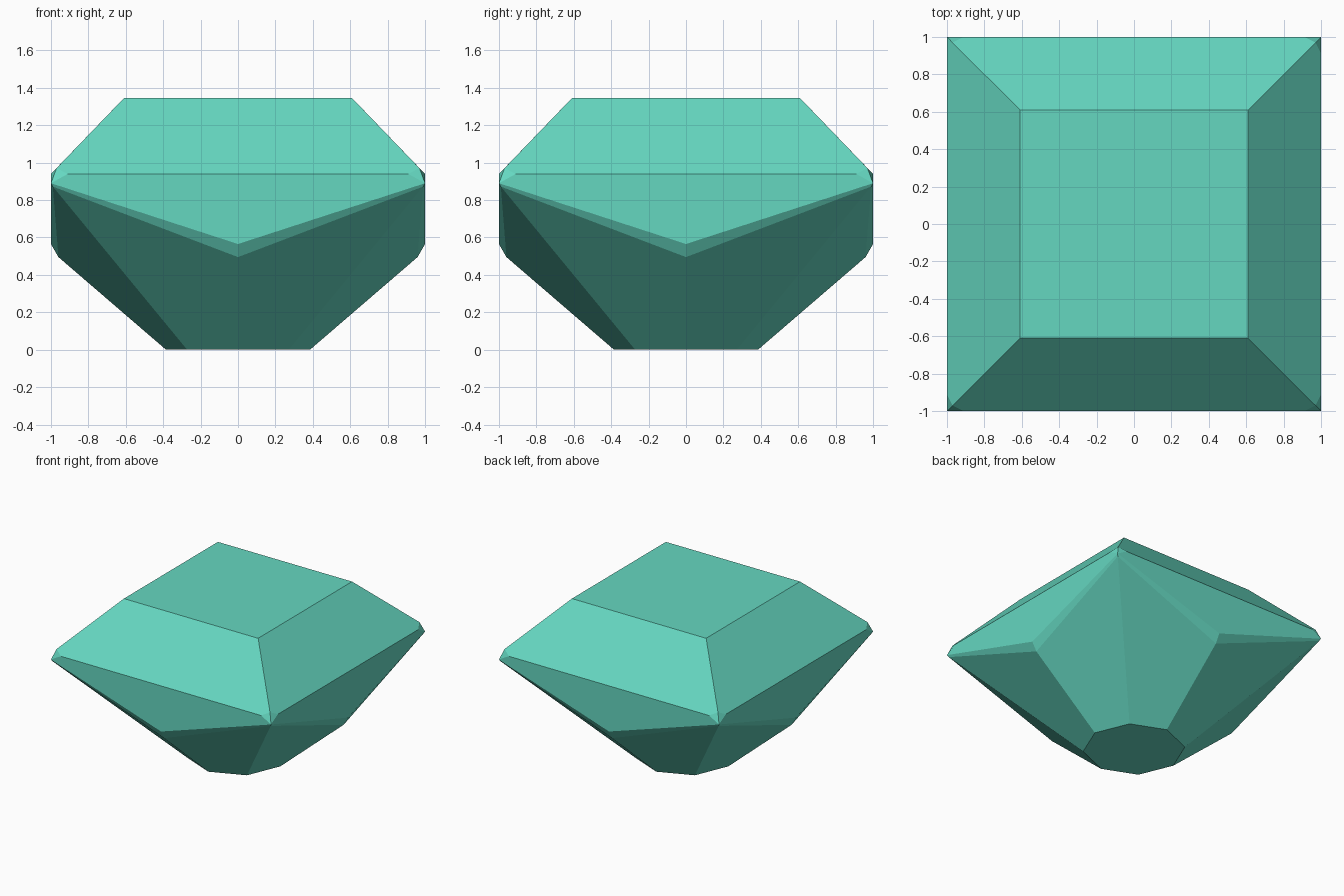
import bpy, bmesh, math
from mathutils import Matrix, Vector

if "Cube" in bpy.data.objects:
    bpy.data.objects.remove(bpy.data.objects["Cube"])

teal = bpy.data.materials.new("teal_crystal")
teal.diffuse_color = (0.13, 0.68, 0.53, 1)
teal.use_nodes = True
teal.node_tree.nodes["Principled BSDF"].inputs["Base Color"].default_value = teal.diffuse_color

# Key points on the right half of the front side
table = (0.61, -0.61, 1.345)
crown_tip = (0.97, -0.97, 0.971)
girdle = (0.91, -1.0, 0.94)
corner = (1.0, -1.0, 0.89)
corner_low = (0.99, -0.99, 0.872)
middle = (0.0, -1.0, 0.565)
middle_low = (0.0, -0.96, 0.495)
base_mid = (0.0, -0.385, 0.0)
base_diag = (0.272, -0.272, 0.0)


def flip(p):
    return (-p[0], p[1], p[2])


# Facets that span the whole side: crown slope and upright girdle facet
whole = [
    [table, flip(table), flip(crown_tip), flip(girdle), girdle, crown_tip],
    [girdle, flip(girdle), flip(corner), middle, corner],
]
# Facets mirrored across the side: corner cut, girdle bevel, pavilion kite
half = [
    [crown_tip, girdle, corner],
    [corner, middle, middle_low, corner_low],
    [corner_low, middle_low, base_mid],
    [corner_low, base_mid, base_diag],
]
facets = whole + half + [[flip(p) for p in f] for f in half]

bm = bmesh.new()
turns = [Matrix.Rotation(k * math.pi / 2, 3, 'Z') for k in range(4)]
for turn in turns:
    for facet in facets:
        bm.faces.new([bm.verts.new(turn @ Vector(p)) for p in facet])

# Flat table on top and octagonal base
bm.faces.new([bm.verts.new(t @ Vector(table)) for t in turns])
bm.faces.new([bm.verts.new(t @ Vector(p)) for t in turns for p in (base_mid, base_diag)])

bmesh.ops.remove_doubles(bm, verts=bm.verts, dist=0.0005)
bmesh.ops.recalc_face_normals(bm, faces=bm.faces)

mesh = bpy.data.meshes.new("cut_gem")
bm.to_mesh(mesh)
bm.free()
mesh.materials.append(teal)
gem = bpy.data.objects.new("cut_gem", mesh)
bpy.context.collection.objects.link(gem)
